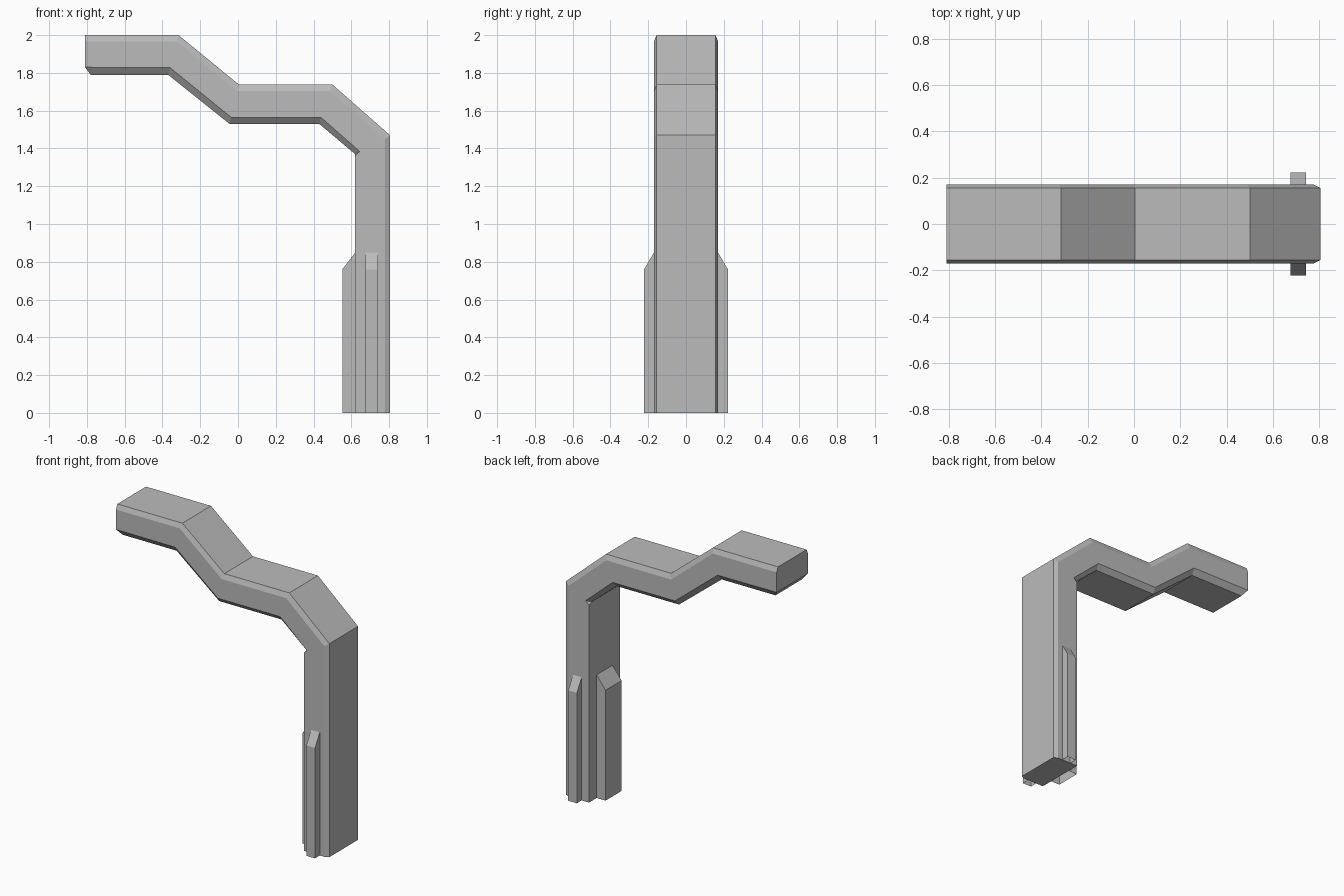
import bpy
import bmesh

cube = bpy.data.objects.get("Cube")
if cube:
    bpy.data.objects.remove(cube, do_unlink=True)

grey = bpy.data.materials.new("plain grey")
grey.use_nodes = True
grey.diffuse_color = (0.5, 0.5, 0.5, 1)
grey.node_tree.nodes["Principled BSDF"].inputs["Base Color"].default_value = (0.5, 0.5, 0.5, 1)


def finish(bm, name):
    bmesh.ops.remove_doubles(bm, verts=bm.verts, dist=0.0005)
    bmesh.ops.dissolve_degenerate(bm, edges=bm.edges, dist=0.0005)
    bmesh.ops.recalc_face_normals(bm, faces=bm.faces)
    mesh = bpy.data.meshes.new(name)
    bm.to_mesh(mesh)
    bm.free()
    mesh.materials.append(grey)
    obj = bpy.data.objects.new(name, mesh)
    bpy.context.collection.objects.link(obj)
    return obj


# Bent arm and post: each station lists top, upper side, lower side, underside (x, z)
TOP_Y, SIDE_Y, UNDER_Y = 0.156, 0.17, 0.14
stations = [
    [(-0.81, 2), (-0.81, 1.967), (-0.81, 1.83), (-0.78, 1.79)],
    [(-0.315, 2), (-0.325, 1.967), (-0.36, 1.828), (-0.37, 1.79)],
    [(0.005, 1.738), (-0.005, 1.703), (-0.035, 1.564), (-0.045, 1.53)],
    [(0.5, 1.738), (0.487, 1.703), (0.44, 1.564), (0.43, 1.53)],
    [(0.805, 1.47), (0.777, 1.45), (0.645, 1.384), (0.62, 1.37)],
    [(0.805, 1.47), (0.777, 1.45), (0.62, 1.36), (0.62, 1.36)],
    [(0.805, 0), (0.777, 0), (0.62, 0), (0.62, 0)],
]
bm = bmesh.new()
rings = []
for i, pts in enumerate(stations):
    # The post has square inner corners
    ys = (TOP_Y, SIDE_Y, SIDE_Y, UNDER_Y if i < 5 else SIDE_Y)
    left = [bm.verts.new((x, y, z)) for (x, z), y in zip(pts, ys)]
    right = [bm.verts.new((x, -y, z)) for (x, z), y in zip(pts, ys)]
    rings.append(left + right[::-1])
for a, b in zip(rings, rings[1:]):
    for j in range(8):
        k = (j + 1) % 8
        bm.faces.new((a[j], a[k], b[k], b[j]))
# Arm end with its cut lower edge, and the foot of the post
end, foot = rings[0], rings[-1]
bm.faces.new(end[:3] + end[5:])
bm.faces.new(end[2:6])
bm.faces.new(foot[:3] + foot[5:])
finish(bm, "bent_arm_and_post")


# Ribs on three sides of the post, with sloped tops and open bases
def rib(name, origin, out, across, half, depth):
    bm = bmesh.new()
    sides = []
    for s in (-half, half):
        sides.append([
            bm.verts.new((origin[0] + out[0] * d + across[0] * s,
                          origin[1] + out[1] * d + across[1] * s, z))
            for d, z in ((0, 0), (depth, 0), (depth, 0.76), (0, 0.848))])
    a, b = sides
    bm.faces.new(a)
    bm.faces.new(b[::-1])
    for j in (1, 2):
        bm.faces.new((a[j], b[j], b[j + 1], a[j + 1]))
    obj = finish(bm, name)
    # Open shell: make the normals face away from the post
    if obj.data.polygons[2].normal.dot((out[0], out[1], 0)) < 0:
        obj.data.flip_normals()


rib("front_rib", (0.709, -SIDE_Y), (0, -1), (1, 0), 0.033, 0.052)
rib("back_rib", (0.709, SIDE_Y), (0, 1), (1, 0), 0.033, 0.052)
rib("inner_rib", (0.62, 0), (-1, 0), (0, 1), 0.087, 0.068)
